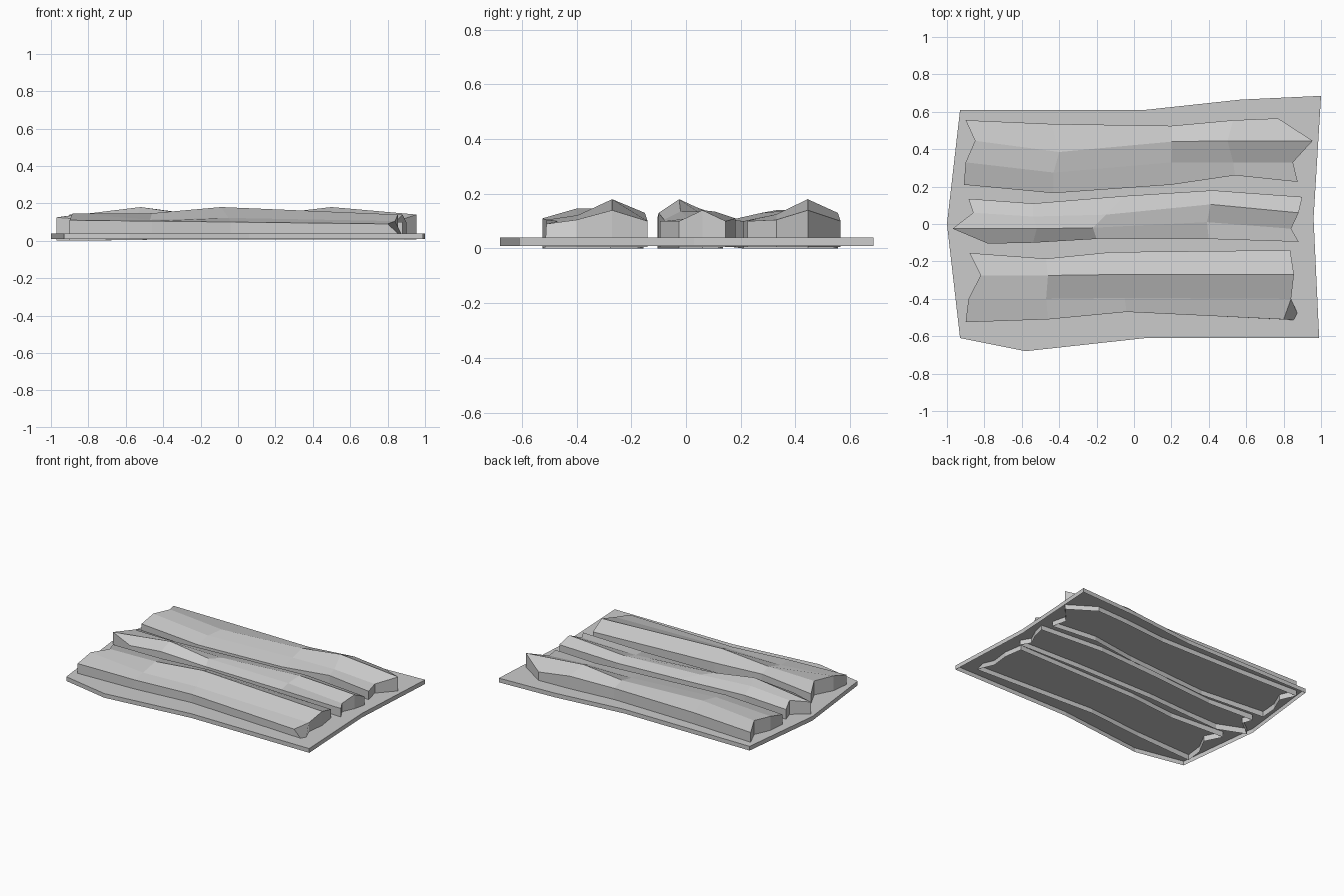
import bpy, bmesh


def finish(name, bm):
    me = bpy.data.meshes.new(name)
    bm.to_mesh(me)
    bm.free()
    ob = bpy.data.objects.new(name, me)
    bpy.context.collection.objects.link(ob)
    return ob


def plank(name, stations, z0=0.006, foot=None):
    """Rough open-bottomed plank: each station is a row of (x, y, z) top points, front to back."""
    bm = bmesh.new()
    top = [[bm.verts.new(p) for p in s] for s in stations]
    n, m = len(top), len(top[0])
    for i in range(n - 1):
        for j in range(m - 1):
            bm.faces.new((top[i][j], top[i + 1][j], top[i + 1][j + 1], top[i][j + 1]))
    # walls follow the rim down to the foot
    rim = ([(i, 0) for i in range(n)] + [(n - 1, j) for j in range(1, m)]
           + [(i, m - 1) for i in range(n - 2, -1, -1)] + [(0, j) for j in range(m - 2, 0, -1)])
    low = {}
    for i, j in rim:
        x, y = top[i][j].co.xy
        if foot and (i, j) == (n - 1, 0):
            x, y = foot
        low[i, j] = bm.verts.new((x, y, z0 if i else 0.0))
    for a, b in zip(rim, rim[1:] + rim[:1]):
        bm.faces.new((low[a], low[b], top[b[0]][b[1]], top[a[0]][a[1]]))
    return finish(name, bm)


# Base slab: irregular outline, counter-clockwise, open underneath
outline = [(-0.93, 0.61), (-1, 0), (-0.93, -0.61), (-0.58, -0.68), (0.06, -0.61),
           (0.99, -0.61), (0.96, 0.03), (1, 0.685), (0.57, 0.665), (0.06, 0.61)]
bm = bmesh.new()
low = [bm.verts.new((x, y, 0.01)) for x, y in outline]
high = [bm.verts.new((x, y, 0.04)) for x, y in outline]
bm.faces.new(high)
for i in range(len(outline)):
    k = (i + 1) % len(outline)
    bm.faces.new((low[i], low[k], high[k], high[i]))
finish("base_slab", bm)

# Front plank, with a splayed broken corner
plank("front_plank", [
    [(-0.90, -0.525, 0.11), (-0.885, -0.40, 0.146), (-0.82, -0.275, 0.14), (-0.88, -0.155, 0.11)],
    [(-0.46, -0.51, 0.105), (-0.47, -0.40, 0.112), (-0.46, -0.275, 0.147), (-0.47, -0.185, 0.13)],
    [(-0.04, -0.47, 0.10), (-0.05, -0.395, 0.122), (-0.09, -0.27, 0.18), (-0.12, -0.15, 0.13)],
    [(0.80, -0.51, 0.09), (0.84, -0.40, 0.105), (0.855, -0.27, 0.14), (0.835, -0.14, 0.10)],
], foot=(0.89, -0.515))

# Middle plank
plank("middle_plank", [
    [(-0.78, -0.105, 0.11), (-0.97, -0.025, 0.125), (-0.86, 0.06, 0.14), (-0.885, 0.135, 0.11)],
    [(-0.54, -0.10, 0.13), (-0.52, -0.025, 0.18), (-0.54, 0.04, 0.15), (-0.54, 0.11, 0.11)],
    [(-0.20, -0.08, 0.105), (-0.22, -0.02, 0.135), (-0.15, 0.05, 0.13), (-0.05, 0.15, 0.11)],
    [(0.40, -0.08, 0.10), (0.39, 0.01, 0.11), (0.41, 0.105, 0.135), (0.42, 0.18, 0.11)],
    [(0.88, -0.095, 0.10), (0.84, -0.025, 0.10), (0.88, 0.06, 0.14), (0.90, 0.145, 0.10)],
])

# Back plank
plank("back_plank", [
    [(-0.91, 0.21, 0.11), (-0.90, 0.33, 0.14), (-0.85, 0.445, 0.14), (-0.90, 0.555, 0.11)],
    [(-0.43, 0.165, 0.105), (-0.43, 0.275, 0.13), (-0.40, 0.385, 0.14), (-0.44, 0.535, 0.12)],
    [(0.20, 0.21, 0.10), (0.20, 0.33, 0.12), (0.20, 0.44, 0.145), (0.20, 0.525, 0.12)],
    [(0.54, 0.26, 0.11), (0.53, 0.33, 0.125), (0.50, 0.445, 0.18), (0.53, 0.555, 0.13)],
    [(0.875, 0.225, 0.10), (0.85, 0.33, 0.105), (0.955, 0.445, 0.14), (0.77, 0.565, 0.10)],
])
